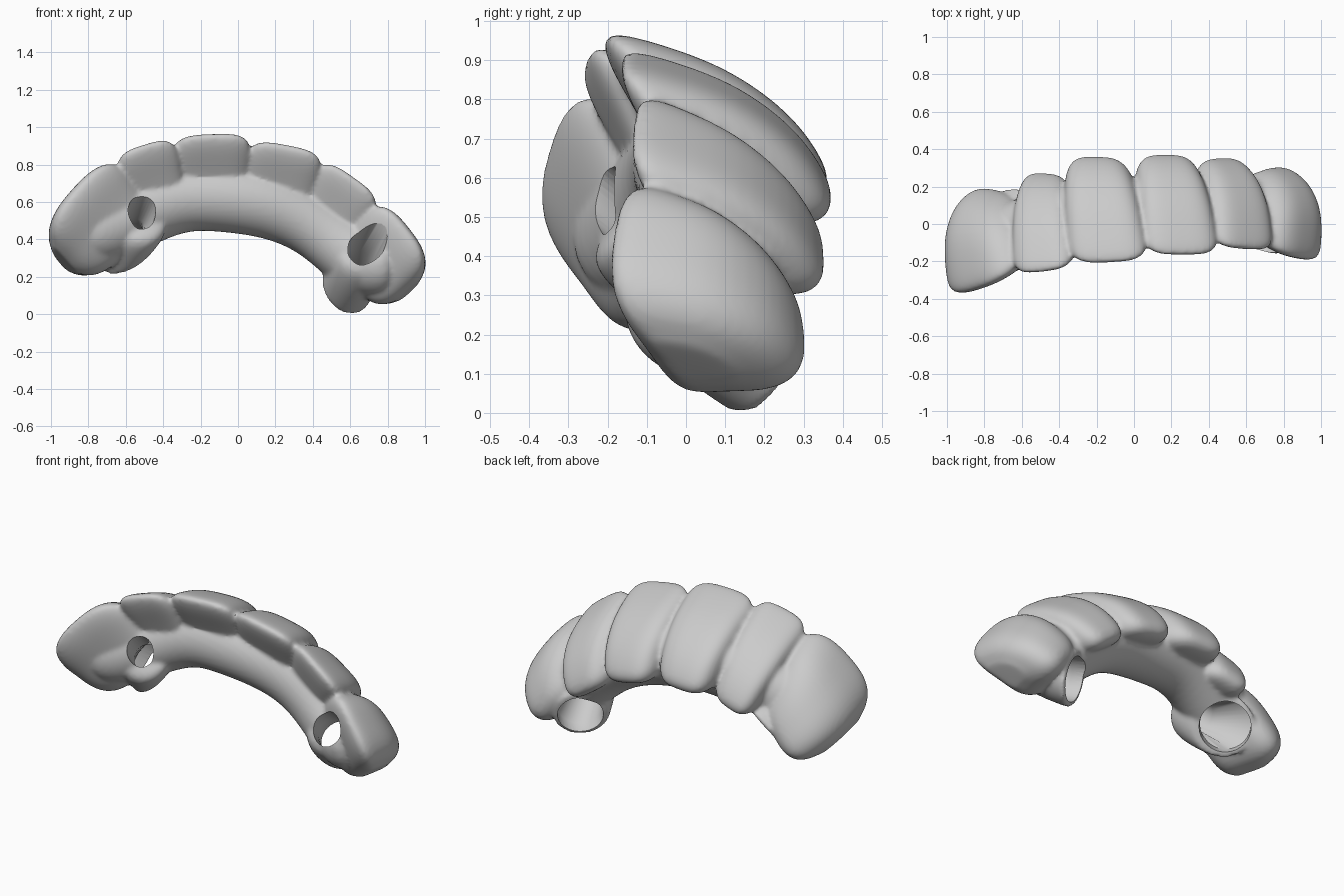
import bpy, bmesh
from math import sin, cos, pi, radians
from mathutils import Vector

if "Cube" in bpy.data.objects:
    bpy.data.objects.remove(bpy.data.objects["Cube"])

Y, Z = Vector((0, 1, 0)), Vector((0, 0, 1))


def loft(bm, rings):
    """Skin a list of equal-length point rings and cap both ends."""
    rows = [[bm.verts.new(p) for p in ring] for ring in rings]
    n = len(rows[0])
    for a, b in zip(rows, rows[1:]):
        for i in range(n):
            j = (i + 1) % n
            bm.faces.new((a[i], a[j], b[j], b[i]))
    bm.faces.new(rows[0])
    bm.faces.new(rows[-1])


def circle(c, u, v, r, n=20):
    return [c + r * (cos(2 * pi * i / n) * u + sin(2 * pi * i / n) * v) for i in range(n)]


def tube(bm, stations):
    """Round tube through (point, direction, radius) stations."""
    rings = []
    for p, d, r in stations:
        d = d.normalized()
        u = d.cross(Z).normalized()
        rings.append(circle(p, u, d.cross(u), r, 32))
    loft(bm, rings)


def make_object(name, bm):
    bmesh.ops.recalc_face_normals(bm, faces=bm.faces)
    me = bpy.data.meshes.new(name)
    bm.to_mesh(me)
    bm.free()
    ob = bpy.data.objects.new(name, me)
    bpy.context.collection.objects.link(ob)
    return ob


# Side profile of a crown: (position from biting edge to gum, height from outer face)
PROFILE = [(0, 0), (.25, .03), (.55, .05), (.83, .01), (.97, -.07), (1, -.13), (.9, -.2),
           (.65, -.25), (.4, -.32), (.25, -.27), (.15, -.18), (.03, -.1), (-.02, -.04)]
CENTRE = (.4, -.13)


def tooth(bm, pos, angle, half_width, skew, axis, power=3.8, depth=1):
    a = radians(angle)
    out = Vector((sin(a), 0, cos(a)))
    side = Vector((cos(a), 0, -sin(a)))
    rings = []
    for k in range(-7, 8):
        s = sin(k / 7 * pi / 2)
        f = max(.42, max(0, 1 - abs(s) ** power) ** (1 / power))
        ring = []
        for v, r in PROFILE:
            v = CENTRE[0] + f * (v - CENTRE[0])
            r = CENTRE[1] + f * (r - CENTRE[1])
            p = Vector(pos) + Vector(axis) * v + out * (r * depth)
            p += side * (s * half_width * (1.05 - .22 * v))
            p.y += skew * s * (1 - 1.5 * v)
            ring.append(p)
        rings.append(ring)
    loft(bm, rings)


bm = bmesh.new()

# Six crowns along the arch
tooth(bm, (-.87, -.345, .69), -48, .285, .065, (.0, .54, -.24), 2.8, 1.25)
tooth(bm, (-.5, -.25, .92), -17, .176, .02, (-.01, .53, -.30))
tooth(bm, (-.135, -.2, .975), -2, .22, .01, (-.07, .57, -.27))
tooth(bm, (.268, -.16, .915), 11, .213, 0, (-.08, .54, -.26))
tooth(bm, (.62, -.13, .745), 35, .2, -.01, (-.09, .49, -.26))
tooth(bm, (.91, -.18, .47), 52, .235, -.03, (-.05, .49, -.19), 3, 1.2)

# Connecting bar on the inner side of the arch
BAR = [(-.86, -.14, .44, .15), (-.74, -.1, .45, .2), (-.55, -.03, .53, .19),
       (-.32, .04, .63, .185), (-.1, .05, .63, .19), (.12, .06, .605, .19),
       (.32, .08, .535, .18), (.48, .08, .425, .17), (.64, .06, .29, .19),
       (.75, .03, .27, .2), (.84, .0, .28, .15)]
pts = [Vector(p[:3]) for p in BAR]
rings = []
for i, p in enumerate(pts):
    t = pts[min(i + 1, len(pts) - 1)] - pts[max(i - 1, 0)]
    t.y = 0
    rings.append(circle(p, Y, t.normalized().cross(Y), BAR[i][3]))
loft(bm, rings)

# Two sleeves: front hole, gum-side rim, direction the rim faces, rim and channel radius
SLEEVES = [(Vector((-.515, -.2, .545)), Vector((-.59, .06, .335)),
            Vector((.5, .55, -.65)).normalized(), .172, .077),
           (Vector((.69, -.13, .37)), Vector((.575, .19, .14)),
            Vector((-.55, .75, -.3)).normalized(), .155, .092)]

for a, b, n, rim, _ in SLEEVES:
    d = (b - a).normalized()
    tube(bm, [(a.lerp(b, f), d.lerp(n, f), rim * k) for f, k in
              ((.12, .8), (.4, 1), (.8, 1.03), (.97, 1.01), (1, 1))])

bridge = make_object("dental_bridge", bm)

# Cutter: narrow screw channel widening into the gum-side socket
bm = bmesh.new()
for a, b, n, rim, channel in SLEEVES:
    d = (b - a).normalized()
    tube(bm, [(a - d * .3, d, channel), (a.lerp(b, .45), d, channel),
              (b - n * .07, n, rim * .8), (b + n * .25, n, rim * .88)])
cutter = make_object("channel_cutter", bm)
cutter.hide_render = True

# Fuse the parts into one casting, soften it, then drill the channels
m = bridge.modifiers.new("round", 'SUBSURF')
m.levels = m.render_levels = 2
m = bridge.modifiers.new("fuse", 'REMESH')
m.mode = 'VOXEL'
m.voxel_size = .012
m = bridge.modifiers.new("soften", 'SMOOTH')
m.factor = .5
m.iterations = 6
m = bridge.modifiers.new("drill", 'BOOLEAN')
m.operation = 'DIFFERENCE'
m.solver = 'EXACT'
m.object = cutter
bpy.context.view_layer.update()
baked = bpy.data.meshes.new_from_object(bridge.evaluated_get(bpy.context.evaluated_depsgraph_get()))
bridge.modifiers.clear()
bridge.data = baked
bpy.data.objects.remove(cutter)

# Plain grey material
mat = bpy.data.materials.new("light_grey")
mat.use_nodes = True
grey = (.6, .6, .6, 1)
mat.diffuse_color = grey
mat.node_tree.nodes["Principled BSDF"].inputs["Base Color"].default_value = grey
baked.materials.clear()
baked.materials.append(mat)

bpy.ops.object.select_all(action='DESELECT')
bridge.select_set(True)
bpy.context.view_layer.objects.active = bridge
bpy.ops.object.shade_smooth_by_angle(angle=radians(40))
